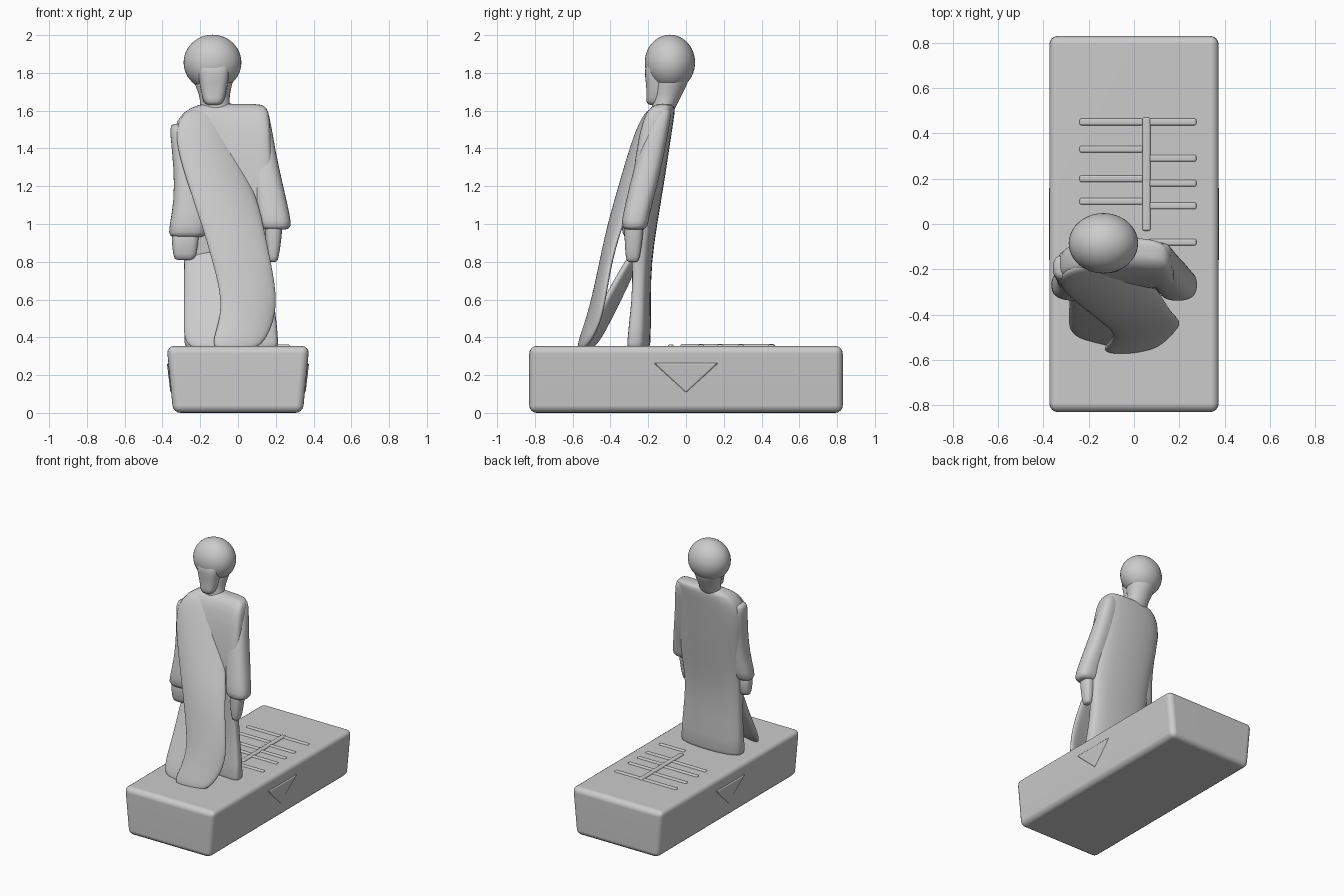
import bpy, bmesh
from math import cos, sin, pi, copysign
from mathutils import Vector

if "Cube" in bpy.data.objects:
    bpy.data.objects.remove(bpy.data.objects["Cube"])


def finish(name, bm, levels=0, bevel=0, solid=0):
    """Turn a bmesh into a smooth-shaded object with optional modifiers."""
    bmesh.ops.recalc_face_normals(bm, faces=bm.faces)
    me = bpy.data.meshes.new(name)
    bm.to_mesh(me)
    bm.free()
    me.shade_smooth()
    ob = bpy.data.objects.new(name, me)
    bpy.context.collection.objects.link(ob)
    if solid:
        m = ob.modifiers.new("thickness", 'SOLIDIFY')
        m.thickness, m.offset = solid, 0
    if bevel:
        m = ob.modifiers.new("round", 'BEVEL')
        m.width, m.segments, m.limit_method = bevel, 4, 'ANGLE'
        ob.modifiers.new("normals", 'WEIGHTED_NORMAL')
    if levels:
        m = ob.modifiers.new("smooth", 'SUBSURF')
        m.levels = m.render_levels = levels
    return ob


def loft(name, sections, power=2.0, bow=0.0, seg=24):
    """Stack rounded sections (z, x0, x1, y0, y1); bow pulls the sides forward."""
    bm = bmesh.new()
    first, last = sections[0], sections[-1]

    def inset(s, f, dz):
        z, x0, x1, y0, y1 = s
        cx, cy = (x0 + x1) / 2, (y0 + y1) / 2
        d = min(x1 - x0, y1 - y0) / 2 * (1 - f)
        return (z + dz, x0 + d, x1 - d, y0 + d, y1 - d)

    sections = [inset(first, .55, .012)] + sections + [inset(last, .55, -.012)]
    rings = []
    for z, x0, x1, y0, y1 in sections:
        ring = []
        for i in range(seg):
            a = 2 * pi * i / seg
            c, s = cos(a), sin(a)
            dx = copysign(abs(c) ** (2 / power), c) * (x1 - x0) / 2
            dy = copysign(abs(s) ** (2 / power), s) * (y1 - y0) / 2
            ring.append(bm.verts.new(((x0 + x1) / 2 + dx, (y0 + y1) / 2 + dy - bow * dx * dx, z)))
        rings.append(ring)
    for a, b in zip(rings, rings[1:]):
        for i in range(seg):
            j = (i + 1) % seg
            bm.faces.new((a[i], a[j], b[j], b[i]))
    bm.faces.new(rings[0])
    bm.faces.new(rings[-1])
    return finish(name, bm, 1)


def sheet(name, rows, thickness):
    """Cloth panel from rows (z, (x, y), ...)."""
    bm = bmesh.new()
    grid = [[bm.verts.new((x, y, r[0])) for x, y in r[1:]] for r in rows]
    for a, b in zip(grid, grid[1:]):
        for i in range(len(a) - 1):
            bm.faces.new((a[i], a[i + 1], b[i + 1], b[i]))
    return finish(name, bm, 3, solid=thickness)


def ball(name, centre, radii):
    bm = bmesh.new()
    bmesh.ops.create_uvsphere(bm, u_segments=40, v_segments=24, radius=1)
    for v in bm.verts:
        v.co = Vector(c + r * k for c, r, k in zip(centre, radii, v.co))
    return finish(name, bm)


def box(name, centre, size, bevel, taper=1.0):
    bm = bmesh.new()
    bmesh.ops.create_cube(bm, size=1)
    for v in bm.verts:
        k = taper if v.co.z < 0 else 1
        v.co = Vector((centre[0] + v.co.x * size[0] * k, centre[1] + v.co.y * size[1],
                       centre[2] + v.co.z * size[2]))
    return finish(name, bm, bevel=bevel)


# Plinth with slightly tapered sides
box("plinth", (0, 0, 0.177), (0.755, 1.66, 0.354), 0.04, 0.91)

# Shallow ridges on the plinth top: a spine with ribs
box("ridge_spine", (0.055, 0.22, 0.352), (0.035, 0.5, 0.024), 0.009)
for i, y in enumerate((-0.08, 0.08, 0.18, 0.29, 0.45)):
    box(f"ridge_right_{i}", (0.17, y, 0.351), (0.21, 0.03, 0.022), 0.009)
for i, y in enumerate((0.1, 0.2, 0.33, 0.45)):
    box(f"ridge_left_{i}", (-0.1, y, 0.351), (0.28, 0.03, 0.022), 0.009)

# Pointed relief on both sides of the plinth
for side, label in ((-1, "left"), (1, "right")):
    bm = bmesh.new()
    pts = [(-0.2, 0.275), (0.0, 0.09), (0.2, 0.275)]
    face = []
    for y, z in pts:
        wall = 0.3775 * (0.91 + 0.09 * z / 0.354)
        face.append((side * wall, y, z))
    inner = [bm.verts.new((x - side * 0.02, y, z)) for x, y, z in face]
    outer = [bm.verts.new((x + side * 0.006, y * 0.8, 0.2 + (z - 0.2) * 0.8)) for x, y, z in face]
    bm.faces.new(inner)
    bm.faces.new(outer)
    for i in range(3):
        j = (i + 1) % 3
        bm.faces.new((inner[i], inner[j], outer[j], outer[i]))
    finish(f"side_relief_{label}", bm, bevel=0.004)

# Leaning back of the robe, down to the plinth
loft("robe_back", [
    (1.625, -0.22, 0.14, -0.17, -0.06),
    (1.60, -0.29, 0.165, -0.20, -0.055),
    (1.50, -0.36, 0.175, -0.235, -0.07),
    (1.20, -0.325, 0.19, -0.28, -0.115),
    (1.00, -0.30, 0.19, -0.28, -0.15),
    (0.80, -0.285, 0.165, -0.275, -0.18),
    (0.60, -0.285, 0.19, -0.27, -0.185),
    (0.33, -0.29, 0.225, -0.31, -0.18)], 4, 0.5)

# Front robe panel sweeping diagonally to the front
sheet("robe_front", [
    (1.61, (-0.27, -0.18), (-0.20, -0.18), (-0.13, -0.16)),
    (1.50, (-0.36, -0.25), (-0.22, -0.25), (-0.08, -0.20)),
    (1.20, (-0.27, -0.335), (-0.08, -0.34), (0.09, -0.25)),
    (1.00, (-0.20, -0.39), (-0.03, -0.40), (0.14, -0.34)),
    (0.80, (-0.14, -0.435), (0.02, -0.44), (0.18, -0.40)),
    (0.60, (-0.09, -0.48), (0.07, -0.48), (0.215, -0.43)),
    (0.46, (-0.11, -0.52), (0.05, -0.52), (0.19, -0.46)),
    (0.33, (-0.16, -0.565), (-0.02, -0.57), (0.12, -0.54))], 0.045)

# Flared panel under the left sleeve
sheet("robe_left_panel", [
    (0.86, (-0.29, -0.245), (-0.18, -0.26), (-0.07, -0.27)),
    (0.72, (-0.29, -0.30), (-0.17, -0.32), (-0.06, -0.36)),
    (0.55, (-0.29, -0.38), (-0.16, -0.41), (-0.03, -0.455)),
    (0.33, (-0.30, -0.49), (-0.15, -0.53), (0.0, -0.56))], 0.05)

# Sleeves with flared cuffs, and hands
loft("sleeve_right", [
    (1.60, 0.03, 0.165, -0.17, -0.07),
    (1.40, 0.05, 0.195, -0.25, -0.11),
    (1.20, 0.08, 0.24, -0.30, -0.15),
    (1.05, 0.10, 0.275, -0.335, -0.195),
    (0.98, 0.11, 0.285, -0.345, -0.20)], 2.5)
loft("hand_right", [
    (1.02, 0.14, 0.24, -0.33, -0.22),
    (0.92, 0.145, 0.23, -0.325, -0.23),
    (0.81, 0.155, 0.215, -0.32, -0.245)], 2.6)
loft("sleeve_left", [
    (1.52, -0.365, -0.25, -0.25, -0.13),
    (1.40, -0.35, -0.22, -0.27, -0.14),
    (1.20, -0.335, -0.18, -0.31, -0.16),
    (1.05, -0.35, -0.16, -0.335, -0.18),
    (0.94, -0.375, -0.16, -0.345, -0.20)], 2.5)
loft("hand_left", [
    (0.96, -0.355, -0.20, -0.325, -0.22),
    (0.82, -0.345, -0.22, -0.315, -0.235)], 3)

# Head: round skull, blocky lower face and neck
ball("skull", (-0.135, -0.085, 1.855), (0.153, 0.133, 0.147))
loft("face", [
    (1.85, -0.22, -0.04, -0.212, -0.08),
    (1.80, -0.215, -0.045, -0.222, -0.08),
    (1.70, -0.195, -0.06, -0.205, -0.08),
    (1.64, -0.185, -0.075, -0.215, -0.09)], 3)
loft("neck", [
    (1.80, -0.255, -0.015, -0.18, 0.03),
    (1.72, -0.22, -0.035, -0.18, 0.0),
    (1.65, -0.195, -0.05, -0.175, -0.04),
    (1.59, -0.21, -0.03, -0.19, -0.065)])
